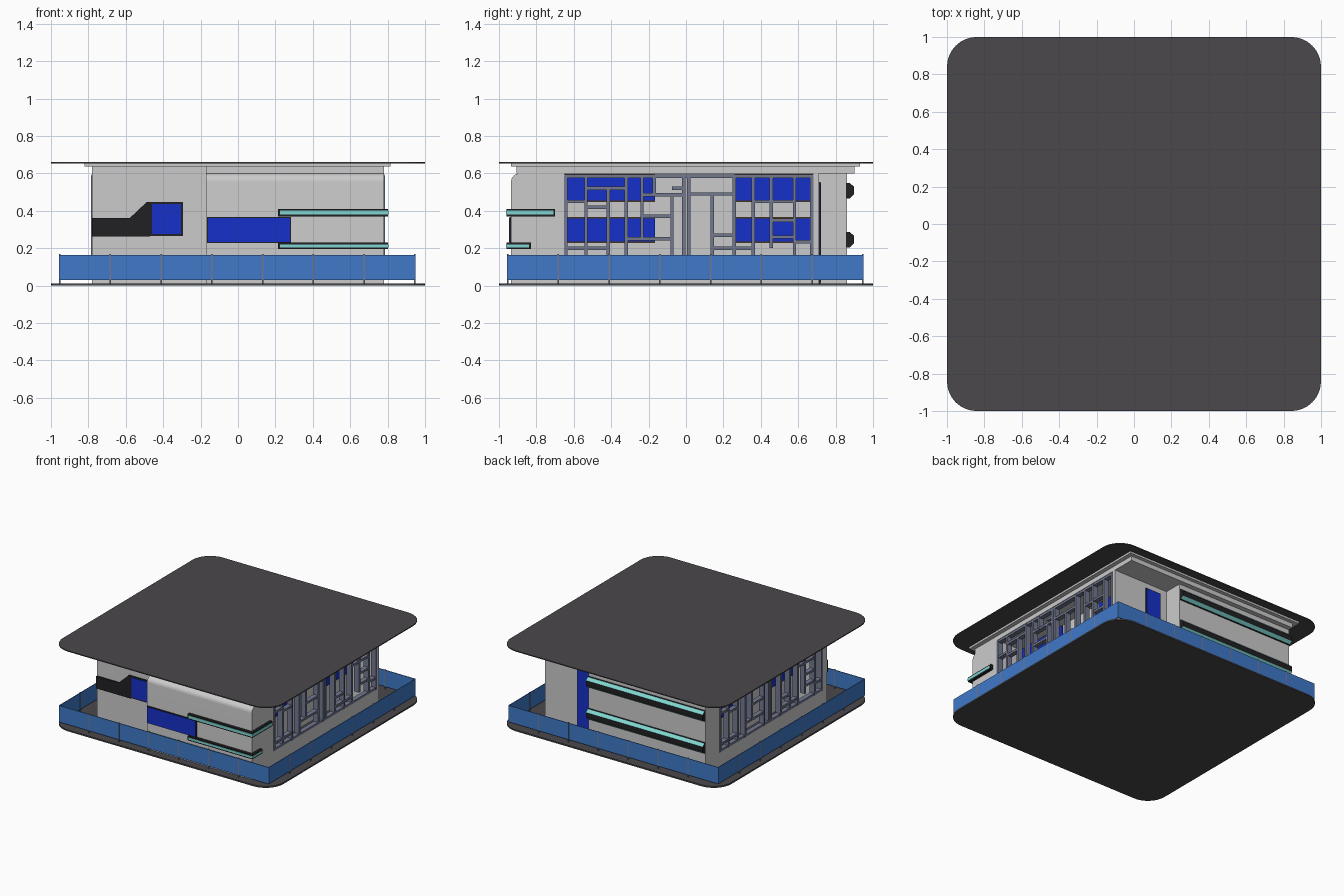
import bpy, bmesh
from math import sin, cos, pi
from mathutils import Matrix

if "Cube" in bpy.data.objects:
    bpy.data.objects.remove(bpy.data.objects["Cube"])


def mat(name, r, g, b):
    m = bpy.data.materials.new(name)
    m.diffuse_color = (r, g, b, 1)
    m.use_nodes = True
    m.node_tree.nodes["Principled BSDF"].inputs["Base Color"].default_value = m.diffuse_color
    return m


DARK = mat("dark_slab", .07, .065, .07)
BLACK = mat("black_trim", .015, .015, .017)
BLUE = mat("blue_glass", .008, .03, .58)
RAIL = mat("rail_glass", .05, .19, .58)
TEAL = mat("teal_light", .22, .67, .64)
FRAME = mat("window_frame", .17, .19, .28)
BROWN = mat("brown_border", .06, .035, .015)


def finish(name, bm, m=None):
    bmesh.ops.recalc_face_normals(bm, faces=bm.faces)
    me = bpy.data.meshes.new(name)
    bm.to_mesh(me)
    bm.free()
    ob = bpy.data.objects.new(name, me)
    bpy.context.collection.objects.link(ob)
    if m:
        me.materials.append(m)
    return ob


def add_box(bm, x0, x1, y0, y1, z0, z1):
    M = Matrix.Translation(((x0 + x1) / 2, (y0 + y1) / 2, (z0 + z1) / 2))
    M = M @ Matrix.Diagonal((x1 - x0, y1 - y0, z1 - z0, 1))
    bmesh.ops.create_cube(bm, size=1, matrix=M)


def boxes(name, items, m=None):
    bm = bmesh.new()
    for b in items:
        add_box(bm, *b)
    return finish(name, bm, m)


def prism(name, pts, axis, a, b, m=None):
    """Extrude a 2D profile along an axis from a to b."""
    place = {"x": lambda p, t: (t, *p),
             "y": lambda p, t: (p[0], t, p[1]),
             "z": lambda p, t: (*p, t)}[axis]
    bm = bmesh.new()
    lo = [bm.verts.new(place(p, a)) for p in pts]
    hi = [bm.verts.new(place(p, b)) for p in pts]
    bm.faces.new(lo)
    bm.faces.new(hi)
    n = len(pts)
    for i in range(n):
        bm.faces.new((lo[i], lo[(i + 1) % n], hi[(i + 1) % n], hi[i]))
    return finish(name, bm, m)


def arc(cx, cy, r, a0, a1, n=8):
    return [(cx + r * cos(a0 + (a1 - a0) * i / n),
             cy + r * sin(a0 + (a1 - a0) * i / n)) for i in range(n + 1)]


def smooth(ob):
    bpy.context.view_layer.objects.active = ob
    ob.select_set(True)
    bpy.ops.object.shade_smooth_by_angle(angle=.6)
    ob.select_set(False)


# rounded base and roof slabs
R = .16
outline = []
for k, (sx, sy) in enumerate([(1, 1), (-1, 1), (-1, -1), (1, -1)]):
    outline += arc(sx * (1 - R), sy * (1 - R), R, k * pi / 2, (k + 1) * pi / 2)
smooth(prism("base_slab", outline, "z", 0, .012, DARK))
smooth(prism("roof_slab", outline, "z", .653, .661, DARK))

# cornice steps below the roof
boxes("cornice", [(-.82, .815, -.935, .93, .637, .653)])
boxes("ceiling_slab", [(-.78, .78, -.71, .9, .6, .637),
                       (-.17, .78, -.905, -.71, .6, .637)])

# front block with rounded top edge
smooth(prism("front_block", [(-.65, .012), (-.65, .6)]
             + arc(-.89, .555, .045, pi / 2, pi) + [(-.935, .012)],
             "x", -.17, .78))
# other walls, recessed core and low sills under the side glazing
boxes("front_left_wall", [(-.78, -.17, -.71, -.65, .012, .637)])
boxes("back_block", [(-.78, .28, .68, .86, .012, .6)])
boxes("back_recess_wall", [(.28, .78, .68, .71, .012, .6)])
boxes("core", [(-.55, .55, -.65, .68, .012, .6)])
boxes("side_sills", [(.73, .78, -.65, .68, .012, .14),
                     (-.78, -.73, -.65, .68, .012, .14)])

# side glazing frames: verticals (y, z0, z1) and horizontals (z, y0, y1)
verticals = [(-.643, .14, .59), (-.535, .14, .58), (-.415, .14, .52),
             (-.32, .14, .59), (-.235, .25, .59), (-.17, .485, .59),
             (-.075, .14, .485), (-.012, .14, .59), (.014, .14, .59),
             (.14, .14, .49), (.258, .14, .59), (.36, .14, .59),
             (.455, .2, .59), (.58, .14, .59), (.672, .14, .59)]
horizontals = [(.585, -.65, .68), (.148, -.65, .68), (.52, -.535, -.32),
               (.42, -.535, -.415), (.45, -.65, -.535), (.485, -.235, -.01),
               (.37, -.235, -.075), (.25, -.32, -.075), (.2, -.645, -.415),
               (.49, .014, .258), (.27, .14, .258), (.2, .14, .36),
               (.45, .36, .58), (.35, .455, .58), (.26, .455, .58),
               (.235, .58, .672), (.52, -.075, -.01)]
W = .009
bars = [(.74, .785, y - W, y + W, a, b) for y, a, b in verticals]
bars += [(.745, .783, a, b, z - W, z + W) for z, a, b in horizontals]


def turned(b):
    return (-b[1], -b[0], .03 - b[3], .03 - b[2], b[4], b[5])


boxes("right_glazing_frame", bars, FRAME)
boxes("left_glazing_frame", [turned(b) for b in bars], FRAME)

# blue panes on the core, seen through the side glazing
panes = [(.545, .56, a, b, c, d) for a, b in ((-.649, -.165), (.26, .679))
         for c, d in ((.455, .59), (.235, .36))]
rims = [(.545, .556, p[2], p[3], p[4] - .008, p[5] + .008) for p in panes]
for label, f in (("right", lambda b: b), ("left", turned)):
    boxes(label + "_inner_panes", [f(b) for b in panes], BLUE)
    boxes(label + "_inner_rims", [f(b) for b in rims], BROWN)

# front windows and back door
for name, x0, x1, y, z0, z1, s in (("square_window", -.47, -.295, -.71, .265, .447, -1),
                                   ("long_window", -.165, .283, -.935, .228, .367, -1),
                                   ("back_door", .345, .485, .71, .012, .555, 1)):
    t = .01 if name == "square_window" else .005
    ya, yb = sorted((y - s * .005, y + s * .008))
    boxes(name + "_frame", [(x0, x1, ya, yb, z0, z1)], BLACK)
    ya, yb = sorted((y, y + s * .012))
    boxes(name, [(x0 + t, x1 - t, ya, yb, z0 + t, z1 - t)], BLUE)

# stepped black panel on the front left wall
prism("stepped_panel", [(-.78, .262), (-.47, .262), (-.47, .447), (-.488, .447),
                        (-.578, .362), (-.78, .362)], "y", -.722, -.705, BLACK)

# light bars wrapping the front right corner
for name, z0, z1, y_end in (("upper", .37, .41, -.7), ("lower", .195, .23, -.83)):
    boxes(name + "_front_bar", [(.215, .802, -.96, -.93, z0, z1),
                                (.775, .802, -.96, y_end, z0, z1)], BLACK)
    e = .009
    boxes(name + "_front_light", [(.224, .804, -.963, -.94, z0 + e, z1 - e),
                                  (.78, .805, -.963, y_end - e, z0 + e, z1 - e)], TEAL)

# chamfered light bars along the back block
for name, z in (("upper", .508), ("lower", .246)):
    ob = prism(name + "_back_bar", [(.855, z - .042), (.875, z - .042), (.898, z - .02),
                                    (.898, z + .02), (.875, z + .042), (.855, z + .042)],
               "x", -.78, .28, BLACK)
    ob.data.materials.append(TEAL)
    for p in ob.data.polygons:
        if abs(p.normal.y) > .3 and abs(p.normal.z) > .3:
            p.material_index = 1

# glass railing with slim posts
LO, HI, T = -.953, .945, .003
boxes("rail_panels", [(LO, HI, LO - T, LO + T, .03, .165),
                      (LO, HI, HI - T, HI + T, .03, .165),
                      (LO - T, LO + T, LO, HI, .03, .165),
                      (HI - T, HI + T, LO, HI, .03, .165)], RAIL)
posts = []
for i in range(8):
    u = LO + (HI - LO) * i / 7
    for x, y in ((u, LO), (u, HI), (LO, u), (HI, u)):
        if 0 < i < 7:
            posts.append((x - .004, x + .004, y - .004, y + .004, .012, .17))
boxes("rail_posts", posts, FRAME)
